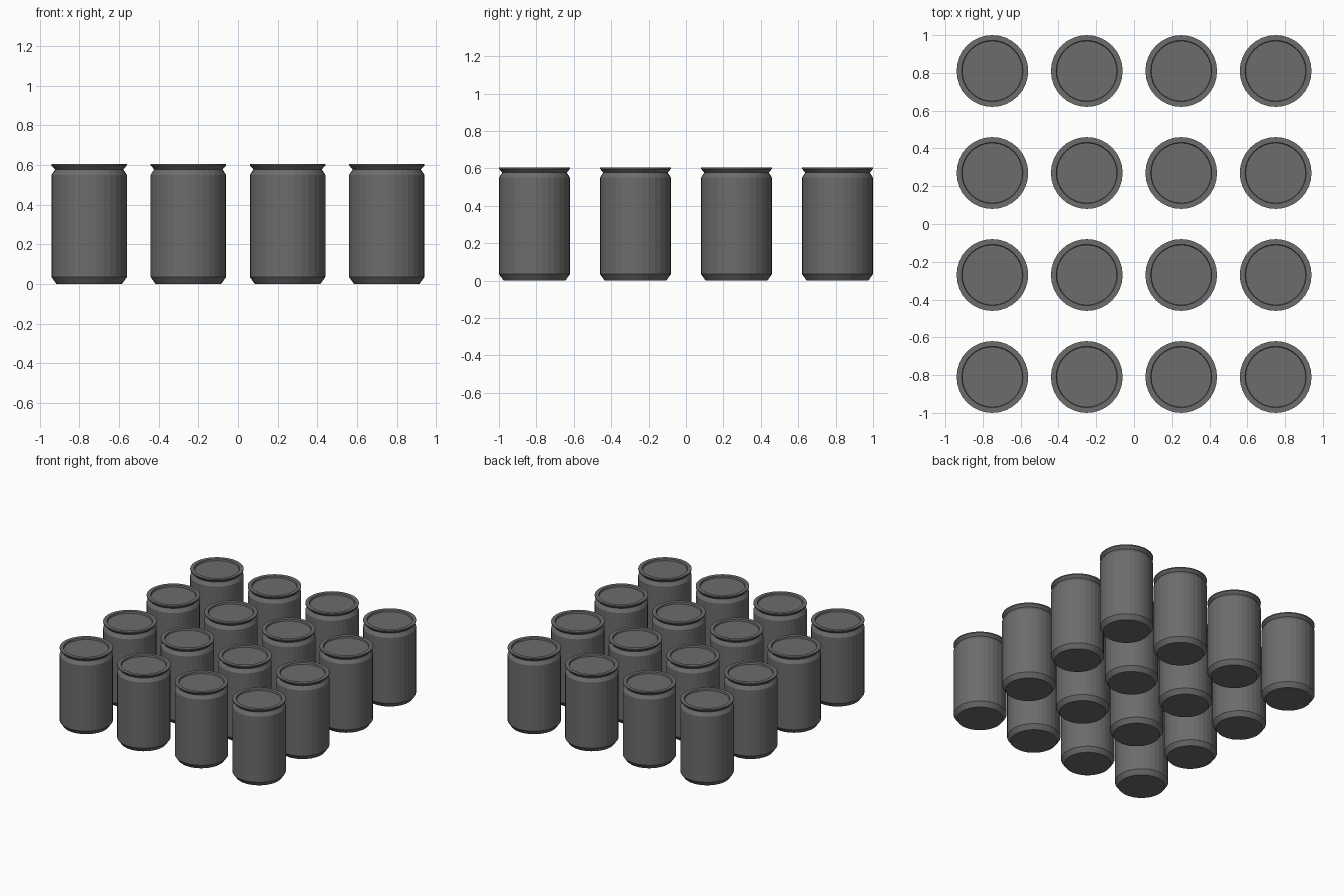
import bpy
import bmesh
import math

cube = bpy.data.objects.get("Cube")
if cube:
    bpy.data.objects.remove(cube, do_unlink=True)

SIDES = 32
# Can outline as (radius, height), bottom to recessed lid
PROFILE = [(0.165, 0), (0.19, 0.035), (0.19, 0.55), (0.172, 0.578),
           (0.19, 0.597), (0.19, 0.605), (0.162, 0.605), (0.159, 0.592)]


def make_material(name, colour):
    mat = bpy.data.materials.new(name)
    mat.use_nodes = True
    mat.diffuse_color = colour
    mat.node_tree.nodes["Principled BSDF"].inputs["Base Color"].default_value = colour
    return mat


def make_can_mesh():
    bm = bmesh.new()
    rings = []
    for radius, z in PROFILE:
        angles = [math.tau * i / SIDES for i in range(SIDES)]
        rings.append([bm.verts.new((radius * math.cos(a), radius * math.sin(a), z))
                      for a in angles])
    # Walls between neighbouring rings
    for low, high in zip(rings, rings[1:]):
        for i in range(SIDES):
            j = (i + 1) % SIDES
            bm.faces.new((low[i], low[j], high[j], high[i]))
    # Flat base and lid
    bm.faces.new(rings[0][::-1])
    bm.faces.new(rings[-1])
    mesh = bpy.data.meshes.new("can")
    bm.to_mesh(mesh)
    bm.free()
    return mesh


can_mesh = make_can_mesh()
can_mesh.materials.append(make_material("dark grey metal", (0.15, 0.15, 0.15, 1)))

# Four by four grid of cans
for row in range(4):
    for column in range(4):
        can = bpy.data.objects.new(f"can_{row + 1}_{column + 1}", can_mesh)
        can.location = ((column - 1.5) * 0.5, (row - 1.5) * 0.54, 0)
        bpy.context.collection.objects.link(can)
